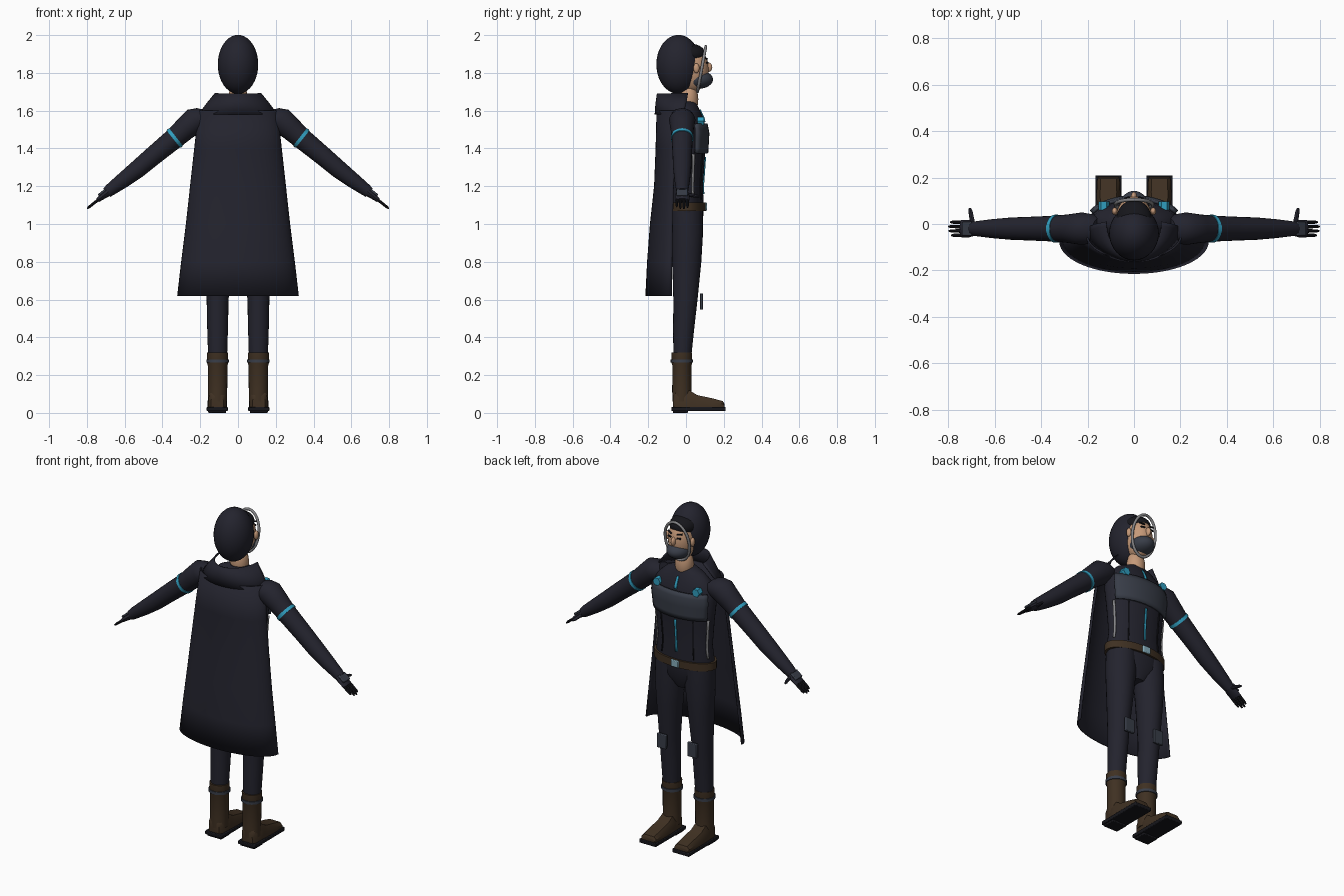
import bpy, bmesh, math
from mathutils import Vector

if "Cube" in bpy.data.objects:
    bpy.data.objects.remove(bpy.data.objects["Cube"])


def material(name, *rgb):
    m = bpy.data.materials.new(name)
    m.use_nodes = True
    m.diffuse_color = (*rgb, 1)
    m.node_tree.nodes["Principled BSDF"].inputs["Base Color"].default_value = (*rgb, 1)
    return m


CLOTH = material("midnight cloth", .017, .017, .027)
BLACK = material("black", .008, .008, .011)
SLATE = material("slate armour", .04, .047, .065)
LEATHER = material("brown leather", .05, .03, .016)
SKIN = material("skin", .56, .32, .19)
CYAN = material("cyan trim", .03, .34, .52)
GREY = material("light grey", .23, .23, .24)
STEEL = material("pale steel", .24, .42, .5)


def finish(name, bm, mat, angle=40):
    bmesh.ops.recalc_face_normals(bm, faces=bm.faces[:])
    me = bpy.data.meshes.new(name)
    bm.to_mesh(me)
    bm.free()
    me.materials.append(mat)
    ob = bpy.data.objects.new(name, me)
    bpy.context.collection.objects.link(ob)
    bpy.ops.object.select_all(action="DESELECT")
    ob.select_set(True)
    bpy.context.view_layer.objects.active = ob
    bpy.ops.object.shade_smooth_by_angle(angle=math.radians(angle))
    return ob


def skin_rows(name, rows, mat, closed=True, thick=0):
    """Bridge rows of points; closed rows get end caps, open ones thickness."""
    bm = bmesh.new()
    vs = [[bm.verts.new(p) for p in row] for row in rows]
    n = len(rows[0])
    for a, b in zip(vs, vs[1:]):
        for i in range(n if closed else n - 1):
            j = (i + 1) % n
            bm.faces.new((a[i], a[j], b[j], b[i]))
    if closed:
        bm.faces.new(vs[0])
        bm.faces.new(vs[-1])
    ob = finish(name, bm, mat)
    if thick:
        mod = ob.modifiers.new("thickness", "SOLIDIFY")
        mod.thickness, mod.offset = thick, 0
    return ob


def loft(name, rings, mat, u=(1, 0, 0), v=(0, 1, 0), n=24):
    """Elliptical rings: (centre, radius along u, radius along v)."""
    u, v = Vector(u), Vector(v)
    turn = [2 * math.pi * i / n for i in range(n)]
    return skin_rows(name, [[Vector(c) + u * ru * math.cos(t) + v * rv * math.sin(t)
                             for t in turn] for c, ru, rv in rings], mat)


def ball(name, c, r, mat, cut_y=None):
    bm = bmesh.new()
    bmesh.ops.create_uvsphere(bm, u_segments=32, v_segments=20, radius=1)
    for p in bm.verts:
        p.co = Vector(c) + Vector(a * b for a, b in zip(p.co, r))
    if cut_y is not None:
        bmesh.ops.bisect_plane(bm, geom=bm.verts[:] + bm.edges[:] + bm.faces[:],
                               plane_co=(0, cut_y, 0), plane_no=(0, 1, 0), clear_outer=True)
        bmesh.ops.holes_fill(bm, edges=[e for e in bm.edges if e.is_boundary])
    return finish(name, bm, mat)


def box(name, c, size, mat, rot=(0, 0, 0), bevel=.004):
    bm = bmesh.new()
    bmesh.ops.create_cube(bm, size=1)
    for p in bm.verts:
        p.co = Vector(a * b for a, b in zip(p.co, size))
    ob = finish(name, bm, mat)
    ob.location, ob.rotation_euler = c, rot
    if bevel:
        mod = ob.modifiers.new("bevel", "BEVEL")
        mod.width, mod.segments = bevel, 2
    return ob


# Torso: height, half width, half depth
TORSO = [(.93, .05, .05), (1.0, .165, .083), (1.09, .188, .09), (1.2, .172, .084),
         (1.35, .183, .095), (1.48, .198, .103), (1.56, .185, .088),
         (1.62, .12, .06), (1.65, .05, .045)]
loft("torso", [((0, .005, z), a, b) for z, a, b in TORSO], CLOTH, n=40)


def on_torso(deg, z, off):
    """Point on the torso at an angle from straight ahead."""
    for (z0, a0, b0), (z1, a1, b1) in zip(TORSO, TORSO[1:]):
        if z0 <= z <= z1:
            f = (z - z0) / (z1 - z0)
            a, b = a0 + f * (a1 - a0) + off, b0 + f * (b1 - b0) + off
            t = math.radians(deg)
            return (a * math.sin(t), .005 + b * math.cos(t), z)


def patch(name, d0, d1, z0, z1, off, thick, mat, n=12):
    rows = [[on_torso(d0 + (d1 - d0) * i / n, z0 + (z1 - z0) * k / 6, off)
             for i in range(n + 1)] for k in range(7)]
    return skin_rows(name, rows, mat, False, thick)


patch("chest_plate", -64, 64, 1.375, 1.53, .009, .014, SLATE)
patch("front_seam_lower", -1.8, 1.8, 1.16, 1.355, .003, .006, CYAN, 2)
patch("front_seam_upper", -2.2, 2.2, 1.54, 1.605, .003, .006, CYAN, 2)
loft("belt", [((0, .005, z), .197, .1) for z in (1.07, 1.115)], LEATHER, n=40)
box("belt_buckle", (0, .106, 1.092), (.05, .012, .042), STEEL)
ball("neck", (0, .015, 1.66), (.052, .05, .09), SKIN)

# Head, hood and face
ball("hood", (0, -.04, 1.845), (.107, .117, .156), CLOTH, .05)
ball("head", (0, .03, 1.82), (.076, .09, .122), SKIN)
ball("hair", (0, .02, 1.9), (.076, .083, .055), BLACK)
ball("nose", (0, .115, 1.83), (.013, .024, .026), SKIN)
ball("face_mask", (0, .06, 1.765), (.067, .083, .05), SLATE)
rim = bpy.data.curves.new("visor_rim", "CURVE")
rim.dimensions, rim.bevel_depth, rim.bevel_resolution = "3D", .008, 2
loop = rim.splines.new("POLY")
loop.points.add(39)
loop.use_cyclic_u = True
for i, p in enumerate(loop.points):
    t = 2 * math.pi * i / 40
    p.co = (.08 * math.cos(t), .083 + .022 * math.sin(t), 1.82 + .12 * math.sin(t), 1)
rim.materials.append(GREY)
bpy.context.collection.objects.link(bpy.data.objects.new("visor_rim", rim))

# Cape and collar, as half ellipses behind the back: height, half width, edge y, back y
def drape(name, rows, mat):
    n = 28
    skin_rows(name, [[(w * math.cos(math.pi * i / n),
                       e - (e - b) * math.sin(math.pi * i / n), z) for i in range(n + 1)]
                     for z, w, e, b in rows], mat, False, .008)


drape("cape", [(1.6, .205, -.04, -.152), (1.4, .228, -.055, -.157), (1.2, .25, -.065, -.165),
               (1.0, .272, -.07, -.187), (.8, .297, -.073, -.202), (.62, .318, -.075, -.211)], CLOTH)
drape("collar", [(1.58, .205, -.015, -.162), (1.635, .165, 0, -.158), (1.69, .12, .01, -.15)], CLOTH)

for side, s in (("left", 1), ("right", -1)):
    def name(part):
        return side + "_" + part

    # Face and chest details
    ball(name("ear"), (s * .083, .055, 1.825), (.012, .016, .026), SKIN)
    box(name("eye"), (s * .031, .113, 1.853), (.026, .008, .008), BLACK, (0, 0, -s * .3), .002)
    box(name("eyebrow"), (s * .033, .108, 1.876), (.034, .009, .007), BLACK, (0, -s * .2, -s * .35), .002)
    patch(name("side_strap"), s * 66, s * 73, 1.14, 1.37, .004, .007, GREY, 2)
    patch(name("vest_seam"), s * 34, s * 36, 1.13, 1.37, .002, .006, BLACK, 2)
    bx, by, bz = s * .13, .09, 1.545
    loft(name("chest_badge"), [((bx, by + d, bz), .024, .024) for d in (-.03, .006)],
         CYAN, (1, 0, 0), (0, 0, 1), 6)

    # Arm, running down and outwards
    across, along = Vector((s * .62, 0, .78)), Vector((s * .78, 0, -.62))
    arm = [(.15, 1.57, .045), (.18, 1.565, .062), (.225, 1.55, .07), (.28, 1.505, .062),
           (.335, 1.455, .056), (.45, 1.36, .051), (.53, 1.292, .048), (.61, 1.23, .041),
           (.675, 1.182, .033), (.695, 1.166, .029)]
    loft(name("arm"), [((s * x, -.02, z), r, r) for x, z, r in arm], CLOTH, (0, 1, 0), across)
    c = Vector((s * .335, -.02, 1.455))
    loft(name("arm_band"), [(c + along * d, .06, .06) for d in (-.009, .009)], CYAN, (0, 1, 0), across)

    # Hand
    wrist = Vector((s * .685, -.02, 1.172))
    loft(name("palm"), [(wrist, .03, .024), (wrist + along * .035, .038, .018),
                        (wrist + along * .075, .038, .012)], CLOTH, (0, 1, 0), across, 12)
    box(name("hand_plate"), wrist + along * .03 + across * .018, (.05, .06, .012), SLATE,
        (0, s * .67, 0))
    for i in range(4):
        base = wrist + along * .07 + Vector((0, .028 - .019 * i, 0))
        length = (.066, .076, .074, .06)[i]
        loft(name("finger_%d" % (i + 1)), [(base, .008, .008), (base + along * length * .8, .007, .007),
             (base + along * length, .004, .004)], BLACK, (0, 1, 0), across, 8)
    thumb = Vector((s * .695, .0, 1.158))
    reach = Vector((s * .012, .068, -.012))
    loft(name("thumb"), [(thumb, .011, .011), (thumb + reach * .8, .009, .009), (thumb + reach, .005, .005)],
         CLOTH, (1, 0, 0), (0, 0, 1), 8)

    # Leg: height, centre x, centre y, half width, half depth
    leg = [(1.07, .095, .005, .085, .084), (.95, .1, .007, .085, .083), (.8, .104, .004, .072, .077),
           (.6, .108, -.003, .058, .064), (.45, .108, -.012, .055, .056), (.29, .108, -.02, .05, .047)]
    loft(name("leg"), [((s * x, y, z), a, b) for z, x, y, a, b in leg], CLOTH)
    box(name("knee_plate"), (s * .102, .082, .59), (.062, .017, .085), SLATE)

    # Boot
    loft(name("boot_shaft"), [((s * .108, -.022, z), a, b) for z, a, b in
         ((.06, .05, .05), (.12, .051, .051), (.25, .052, .05), (.262, .055, .054), (.32, .056, .055))], LEATHER)
    loft(name("boot_band"), [((s * .108, -.022, z), .06, .059) for z in (.266, .283)], SLATE)
    section = [(-.07, .09, .034), (-.055, .122, .045), (.02, .118, .048), (.06, .094, .05),
               (.14, .077, .051), (.195, .062, .048), (.203, .05, .044)]
    corners = ((-1, 0), (-1, .6), (-.7, 1), (.7, 1), (1, .6), (1, 0))
    skin_rows(name("boot_foot"), [[(s * .11 + w * i, y, .025 + (h - .025) * k) for i, k in corners]
                                  for y, h, w in section], LEATHER)
    box(name("boot_sole"), (s * .11, .066, .021), (.112, .288, .022), BLACK)
    box(name("boot_heel"), (s * .11, -.03, .008), (.095, .08, .016), BLACK)
